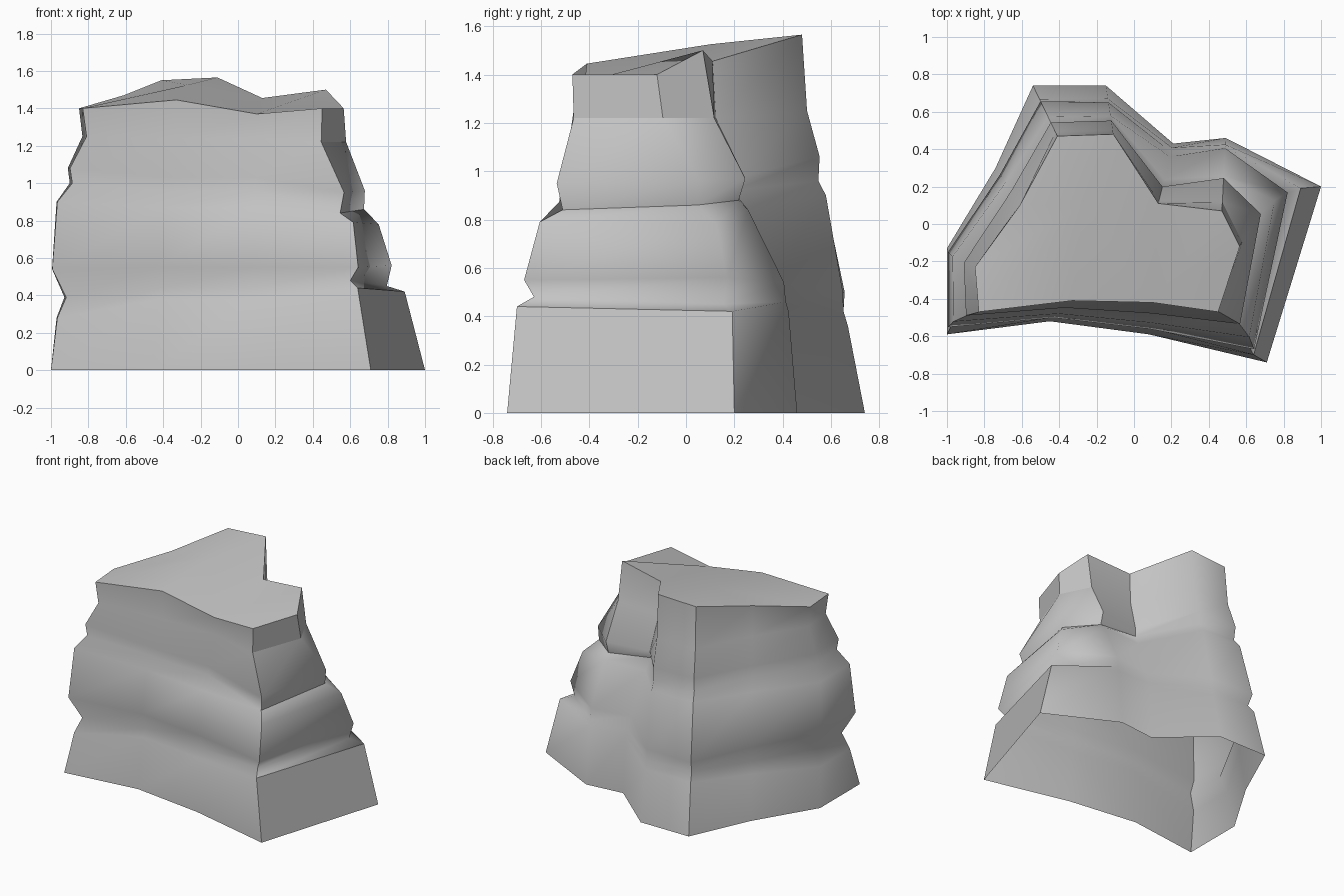
import bpy
import bmesh
from mathutils import Vector

default_cube = bpy.data.objects.get("Cube")
if default_cube:
    bpy.data.objects.remove(default_cube, do_unlink=True)

# Weathering profiles: (height, share of the way from foot to rim) for each ledge;
# a third value gives the depth its own share
PROFILES = {
    "corner": [(.44, .27, .15), (.48, .42, .41), (.55, .26, .26), (.79, .36, .5),
               (.84, .63, .85), (.95, .55, .76), (1.22, 1.02, 1.02)],
    "side": [(.42, .25), (.45, .47), (.56, .41), (.78, .57), (.86, .75), (.96, .74), (1.22, .97)],
    "notch": [(.42, .09), (.46, .12), (.54, .14), (.84, .52), (.88, .62), (.97, .55), (1.22, .88)],
    "inner": [(.41, .07), (.45, .14), (.54, .22), (.84, .6), (.92, .74), (.97, .72), (1.22, .96)],
    "shoulder": [(.36, .27), (.42, .34), (.5, .35), (.9, .62), (.96, .74), (1.06, .72), (1.25, .92)],
    "back": [(.36, .27), (.42, .42), (.5, .31), (.9, .62), (.96, .77), (1.06, .73), (1.25, .92)],
    "wall": [(.32, .21), (.4, .34), (.52, .18), (.9, .4), (.99, .65), (1.07, .63), (1.25, .98)],
    "left": [(.28, .2), (.39, .48), (.54, .04), (.9, .2), (1.0, .67), (1.08, .6), (1.25, 1.12)],
    "front": [(.38, .2), (.44, .36), (.55, .17), (.87, .37), (.96, .72), (1.03, .66), (1.24, 1.05)],
}

# Vertical ribs, counter-clockwise: name, profile, foot point, rim point,
# and a bend that delays (above one) or hastens (below one) the depth inset
RIBS = [
    ("front_corner", "corner", (.71, -.74), (.45, -.47, 1.4), 1),
    ("side_corner", "side", (1.0, .2), (.565, -.12, 1.4), 2.6),
    ("notch_outer", "notch", (.49, .46), (.47, .07, 1.5), 1),
    ("notch_inner", "inner", (.21, .43), (.13, .11, 1.455), 1),
    ("back_shoulder", "shoulder", (-.15, .74), (-.11, .48, 1.565), 1),
    ("back_corner", "back", (-.54, .74), (-.41, .47, 1.55), 1),
    ("left_middle", "wall", (-.74, .3), (-.61, .1, 1.47), 1),
    ("left_shoulder", "left", (-1.0, -.13), (-.85, -.23, 1.4), .5),
    ("left_corner", "left", (-1.0, -.59), (-.83, -.47, 1.4), .35),
    ("front_left", "front", (-.45, -.52), (-.33, -.41, 1.445), 1),
    ("front_middle", "front", (.08, -.59), (.1, -.42, 1.37), 1),
]

# Levels whose rib segment above is a crisp corner
CRISP_RIBS = {
    "front_corner": range(8),
    "back_corner": range(8),
    "left_corner": range(8),
    "side_corner": (0, 7),
    "notch_outer": (5, 6, 7),
    "notch_inner": (5, 6, 7),
}

# Levels with a crisp ledge running from each rib to the next
CRISP_LEDGES = {
    "front_corner": (1, 5, 7),
    "side_corner": (5, 7),
    "notch_outer": (5,),
}


def rib_points(profile, foot, rim, bend):
    """Points from the ground to the rim, worn in by the profile."""
    foot, inset = Vector(foot), Vector(rim[:2]) - Vector(foot)
    points = [(foot.x, foot.y, 0)]
    for height, share, *own_depth in PROFILES[profile]:
        depth = own_depth[0] if own_depth else share ** bend
        points.append((foot.x + inset.x * share, foot.y + inset.y * depth, height))
    points.append(rim)
    return points


def build_rock():
    bm = bmesh.new()
    names = [rib[0] for rib in RIBS]
    ribs = [[bm.verts.new(p) for p in rib_points(*rib[1:])] for rib in RIBS]
    rim = {name: rib[-1] for name, rib in zip(names, ribs)}

    # Walls between neighbouring ribs, open underneath
    walls = list(zip(names, ribs, ribs[1:] + ribs[:1]))
    for name, rib, neighbour in walls:
        for low in range(len(rib) - 1):
            bm.faces.new((rib[low], neighbour[low], neighbour[low + 1], rib[low + 1]))

    # Top: a spur beside the notch and a shallow fan over the rest
    bm.faces.new([rim[n] for n in ("front_middle", "front_corner", "side_corner", "notch_outer")])
    bm.faces.new([rim[n] for n in ("front_middle", "notch_outer", "notch_inner")])
    peak = bm.verts.new((-.27, .1, 1.525))
    main_rim = [rim[n] for n in names[names.index("notch_inner"):]]
    for here, there in zip(main_rim, main_rim[1:] + main_rim[:1]):
        bm.faces.new((here, there, peak))

    # Smooth weathering with crisp corners, ledges and rim
    for face in bm.faces:
        face.smooth = True
    for name, rib, neighbour in walls:
        bm.edges.get((rib[-1], neighbour[-1])).smooth = False
        for low in CRISP_RIBS.get(name, ()):
            bm.edges.get((rib[low], rib[low + 1])).smooth = False
        for level in CRISP_LEDGES.get(name, ()):
            bm.edges.get((rib[level], neighbour[level])).smooth = False

    mesh = bpy.data.meshes.new("rock")
    bm.to_mesh(mesh)
    bm.free()
    rock = bpy.data.objects.new("rock", mesh)
    bpy.context.collection.objects.link(rock)
    return rock


def make_material(name, colour):
    material = bpy.data.materials.new(name)
    material.use_nodes = True
    material.diffuse_color = colour
    for node in material.node_tree.nodes:
        if node.type == "BSDF_PRINCIPLED":
            node.inputs["Base Color"].default_value = colour
    return material


rock = build_rock()
rock.data.materials.append(make_material("stone grey", (.55, .55, .55, 1)))
